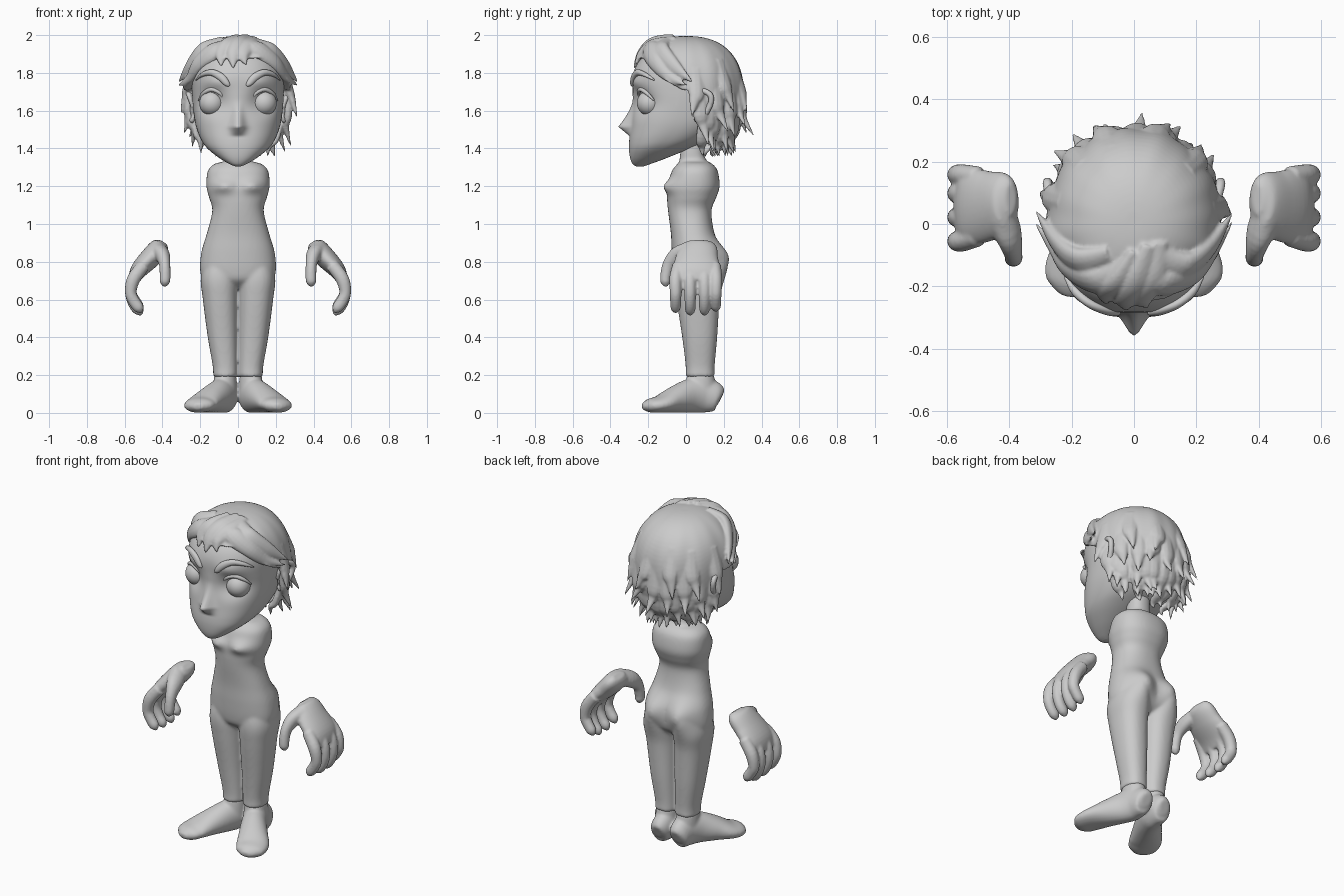
import bpy, bmesh, math, random
from mathutils import Vector
random.seed(4)


def sample(rows, n):
    """Catmull-Rom resampling of a list of equal-length tuples."""
    out, m = [], len(rows) - 1
    for i in range(n):
        u = i / (n - 1) * m
        k = min(int(u), m - 1)
        t = u - k
        a, b, c, d = (rows[max(0, min(m, k + j))] for j in (-1, 0, 1, 2))
        out.append([0.5 * (2*q + (r-p)*t + (2*p-5*q+4*r-s)*t*t + (3*q-p-3*r+s)*t**3)
                    for p, q, r, s in zip(a, b, c, d)])
    return out


def skin(bm, rings):
    """Bridge rings of points and cap both ends."""
    vr = [[bm.verts.new(p) for p in r] for r in rings]
    for a, b in zip(vr, vr[1:]):
        for i in range(len(a)):
            j = (i + 1) % len(a)
            bm.faces.new((a[i], a[j], b[j], b[i]))
    bm.faces.new(vr[0][::-1])
    bm.faces.new(vr[-1])


def sp(v, e):
    return math.copysign(abs(v) ** e, v)


def loft(bm, rows, n, steps, expo=2.0, deform=None):
    """Rows are (z, centre x, half width, y front, y back)."""
    rings = []
    for z, cx, w, yf, yb in sample(rows, steps):
        ring = []
        for i in range(n):
            a = 2 * math.pi * i / n
            p = Vector((cx + w * sp(math.cos(a), 2/expo),
                        (yf + yb)/2 + (yb - yf)/2 * sp(math.sin(a), 2/expo), z))
            ring.append(deform(p) if deform else p)
        rings.append(ring)
    skin(bm, rings)


def tube(bm, pts, ref=(0, 1, 0), n=16, steps=20):
    """Points are (x, y, z, radius along ref, radius across)."""
    s = sample(pts, steps)
    c = [Vector(q[:3]) for q in s]
    rings = []
    for i, q in enumerate(s):
        t = (c[min(i+1, steps-1)] - c[max(i-1, 0)]).normalized()
        r = Vector(ref)
        side = (r - t * r.dot(t)).normalized()
        up = t.cross(side)
        ra, rb = max(q[3], .001), max(q[4], .001)
        rings.append([c[i] + side*ra*math.cos(2*math.pi*k/n) + up*rb*math.sin(2*math.pi*k/n)
                      for k in range(n)])
    skin(bm, rings)


def make(name, bm, mirror=False, voxel=0, smooth=4):
    bmesh.ops.recalc_face_normals(bm, faces=bm.faces)
    for f in bm.faces:
        f.smooth = True
    me = bpy.data.meshes.new(name)
    bm.to_mesh(me)
    bm.free()
    ob = bpy.data.objects.new(name, me)
    bpy.context.collection.objects.link(ob)
    if mirror:
        ob.modifiers.new("mirror", 'MIRROR').use_mirror_merge = False
    if voxel:
        m = ob.modifiers.new("blend", 'REMESH')
        m.mode, m.voxel_size, m.use_smooth_shade = 'VOXEL', voxel, True
        m = ob.modifiers.new("soften", 'SMOOTH')
        m.factor, m.iterations = 0.5, smooth
    return ob


def bump(d, s):
    return math.exp(-(d / s) ** 2)


# Torso and legs
def torso_shape(p):
    x = abs(p.x)
    if p.y < 0.03:
        p.y -= 0.034 * bump(x - .08, .06) * bump(p.z - 1.2, .034)
    else:
        p.y += 0.045 * bump(x - .095, .065) * bump(p.z - .815, .085)
    return p


bm = bmesh.new()
loft(bm, [(1.46, 0, .06, -.02, .10), (1.38, 0, .062, -.03, .095), (1.335, 0, .07, -.035, .11),
          (1.318, 0, .125, -.045, .14), (1.28, 0, .16, -.075, .168), (1.2, 0, .167, -.095, .178),
          (1.14, 0, .153, -.1, .16), (1.07, 0, .136, -.095, .135), (.95, 0, .165, -.08, .15),
          (.85, 0, .194, -.075, .19), (.75, 0, .2, -.066, .19), (.7, 0, .17, -.05, .165),
          (.66, 0, .06, .0, .1)], 64, 76, 2.3, torso_shape)
for s in (-1, 1):
    loft(bm, [(.84, .095*s, .07, -.035, .17), (.72, .099*s, .098, -.06, .195), (.6, .094*s, .092, -.05, .178),
              (.4, .081*s, .079, -.02, .165), (.25, .068*s, .066, -.002, .152), (.19, .067*s, .065, -.002, .153)],
         48, 40, 2.3, torso_shape)
make("body", bm, voxel=.009, smooth=7)

# Feet
bm = bmesh.new()
tube(bm, [(.065, .184, .075, .03, .04), (.065, .165, .082, .055, .075), (.067, .09, .095, .068, .095),
          (.095, .02, .09, .072, .09), (.145, -.06, .07, .082, .07), (.192, -.135, .047, .092, .046),
          (.205, -.195, .038, .074, .036), (.212, -.232, .033, .024, .015)], (.87, .49, 0), 32, 40)
tube(bm, [(.068, .077, .08, .066, .085), (.068, .077, .15, .063, .079), (.068, .077, .205, .058, .071)],
     (1, 0, 0), 32, 8)
for v in bm.verts:
    v.co.z = max(v.co.z, 0)
make("feet", bm, True, .008, 8)

# Hands: back of hand, four fingers and a thumb
bm = bmesh.new()
tube(bm, [(.395, .08, .905, .05, .02), (.412, .078, .88, .09, .05), (.46, .06, .825, .112, .055),
          (.525, .055, .755, .124, .045), (.555, .055, .695, .112, .028)], (0, 1, 0), 32, 20)
for y, dz in ((-.055, .008), (.022, -.005), (.098, -.005), (.158, .015)):
    tube(bm, [(.50, y*.9 + .01, .78, .033, .035), (.552, y, .71, .034, .036), (.568, y, .64, .031, .031),
              (.552, y, .585 + dz, .029, .031), (.524, y, .545 + dz, .026, .028),
              (.512, y, .522 + dz, .008, .008)])
tube(bm, [(.425, .03, .865, .05, .045), (.4, -.04, .835, .05, .04), (.388, -.09, .785, .035, .03),
          (.386, -.108, .72, .029, .029), (.388, -.108, .69, .026, .026), (.39, -.105, .668, .008, .008)])
make("hands", bm, True, .007)


# Head with eye sockets, cheeks and nose
def face_shape(p):
    x, z = abs(p.x), p.z
    if p.y < -.05:
        up = max(0, min(1, (1.66 - z) / .145)) ** 1.5
        down = max(0, min(1, (z - 1.465) / .05))
        p.y -= .068 * up * down * bump(x, .02 + .016 * up)
        p.y += .045 * bump(x - .138, .078) * bump(z - 1.645, .062)
        p.y -= .012 * bump(x - .12, .06) * bump(z - 1.75, .035)
    return p


bm = bmesh.new()
loft(bm, [(1.305, 0, .015, -.262, -.225), (1.317, 0, .045, -.282, -.19), (1.35, 0, .10, -.296, -.10),
          (1.4, 0, .162, -.302, .02), (1.45, 0, .197, -.3, .12), (1.52, 0, .223, -.29, .2),
          (1.6, 0, .236, -.284, .24), (1.7, 0, .243, -.283, .26), (1.8, 0, .24, -.278, .26),
          (1.88, 0, .21, -.235, .24), (1.94, 0, .14, -.15, .17), (1.965, 0, .02, -.02, .05)],
     160, 90, 2.35, face_shape)
make("head", bm)

# Eyes with a thick upper lid above each
bm = bmesh.new()
bmesh.ops.create_uvsphere(bm, u_segments=32, v_segments=20, radius=.067)
bmesh.ops.translate(bm, verts=bm.verts, vec=(.138, -.193, 1.64))
make("eyes", bm, True)
bm = bmesh.new()
tube(bm, [(.065, -.235, 1.65, .004, .004), (.095, -.25, 1.692, .01, .01), (.14, -.238, 1.712, .012, .012),
          (.185, -.205, 1.69, .01, .01), (.208, -.17, 1.655, .004, .004)])
make("eyelids", bm, True)

# Eyebrows
bm = bmesh.new()
tube(bm, [(.045, -.284, 1.732, .006, .006), (.06, -.284, 1.745, .012, .016), (.09, -.277, 1.778, .014, .02),
          (.14, -.256, 1.802, .014, .017), (.19, -.215, 1.79, .013, .011), (.222, -.168, 1.762, .004, .003)],
     (0, 1, 0))
make("eyebrows", bm, True)

# Ears: flat bowl with a curled rim
bm = bmesh.new()
tube(bm, [(.225, .08, 1.63, .05, .075), (.245, .085, 1.63, .048, .07), (.258, .085, 1.63, .03, .05)],
     (0, 1, 0), 24, 6)
tube(bm, [(.24, .035, 1.62, .01, .01), (.258, .04, 1.675, .013, .013), (.268, .085, 1.705, .015, .015),
          (.278, .13, 1.68, .016, .016), (.272, .128, 1.63, .015, .015), (.256, .095, 1.575, .017, .017),
          (.243, .06, 1.548, .014, .015), (.235, .045, 1.57, .006, .006)], (1, 0, 0), 12, 30)
make("ears", bm, True, .006, 3)

# Hair cap: f is the angle from the front, turning towards +x
RX, RY, RZ, ZC, N = .283, .308, .315, 1.68, 2.4


def hair_pt(f, z, s=1.0):
    r = max(0, 1 - min(1, abs((z - ZC) / RZ)) ** N) ** (1 / N) * s
    return Vector((RX * r * math.sin(f), -RY * r * math.cos(f), z))


def hairline(f):
    keys = [(0, 1.87), (.6, 1.88), (.95, 1.84), (1.2, 1.76), (1.5, 1.71), (1.85, 1.70), (2.1, 1.5), (3.2, 1.44)]
    for (a, za), (b, zb) in zip(keys, keys[1:]):
        if f <= b:
            return za + (zb - za) * (f - a) / (b - a)


bm = bmesh.new()
rings, na, nt = [], 128, 26
for j in range(1, nt + 1):
    ring = []
    for i in range(na):
        f = (i + .5) / na * 2 * math.pi - math.pi
        end = math.acos(sp((hairline(abs(f)) - ZC) / RZ, N / 2))
        t = j / nt
        wave = 1 + .015 * t * math.sin(9 * f + 3 * t) + .01 * t * math.sin(16 * f)
        ring.append(hair_pt(f, ZC + RZ * sp(math.cos(t * end), 2 / N), wave))
    rings.append(ring)
rings.append([Vector((p.x * .86, p.y * .86, p.z + .005)) for p in rings[-1]])
rings.append([Vector((p.x * .02, .03 + p.y * .02, 1.7)) for p in rings[-2]])
skin(bm, rings)

# Hair spikes around the sides and back, in layers
for z0, count, f0, length, flick, rad in ((1.75, 6, 1.8, .17, 1.16, .045), (1.65, 9, 1.85, .19, 1.17, .045),
                                          (1.56, 11, 1.98, .18, 1.15, .042), (1.49, 13, 2.0, .14, 1.06, .036)):
    for i in range(count):
        f = f0 + (2 * math.pi - 2 * f0) * i / (count - 1) + random.uniform(-.08, .08)
        z, ln = z0 + random.uniform(-.03, .03), length * random.uniform(.8, 1.15)
        g = random.uniform(-.14, .14)
        a, b = hair_pt(f, z + .09, .9), hair_pt(f, z - ln * .2, .975)
        c = hair_pt(f + g * .5, z - ln * .5, 1.03)
        d = hair_pt(f + g, z - ln * .5, flick * random.uniform(.95, 1.04))
        d.z = max(z - ln, 1.355)
        c.z = max(c.z, d.z + .02)
        tube(bm, [(*a, rad, rad * .6), (*b, rad, rad * .6), (*c, rad * .6, rad * .42), (*d, .003, .003)],
             (math.cos(f), math.sin(f), 0), 10, 12)

# Fringe and side locks: (angle, height) along the cap, plus thickness
for rad, path in (
        (.05, ((.7, 1.985), (.1, 1.955), (-.1, 1.9), (-.1, 1.82))),
        (.046, ((.1, 1.985), (-.25, 1.95), (-.4, 1.9), (-.36, 1.83))),
        (.046, ((1.0, 1.98), (.4, 1.95), (.12, 1.9), (.18, 1.84))),
        (.055, ((.2, 1.97), (.5, 1.93), (.9, 1.86), (1.25, 1.78), (1.62, 1.73))),
        (.055, ((.7, 1.97), (.9, 1.92), (1.3, 1.84), (1.68, 1.75))),
        (.055, ((-.2, 1.97), (-.6, 1.92), (-1.0, 1.85), (-1.3, 1.77), (-1.6, 1.73))),
        (.055, ((-.7, 1.97), (-1.0, 1.92), (-1.35, 1.84), (-1.7, 1.75)))):
    k = len(path) - 1
    pts = []
    for i, (f, z) in enumerate(path):
        r = rad * (.6, 1, .8, .5, .06)[i if k == 4 else min(i + (i == k), 4)]
        out = 1.14 if i == k and abs(f) > 1 else (.85 if i == 0 else .97)
        pts.append((*hair_pt(f, z, out), r * .6, r))
    e = path[-1][0]
    tube(bm, pts, (0.01, -1, .3) if abs(e) < 1 else (math.copysign(.7, e), -.6, .2), 14, 26)
make("hair", bm, voxel=.0065, smooth=3)
